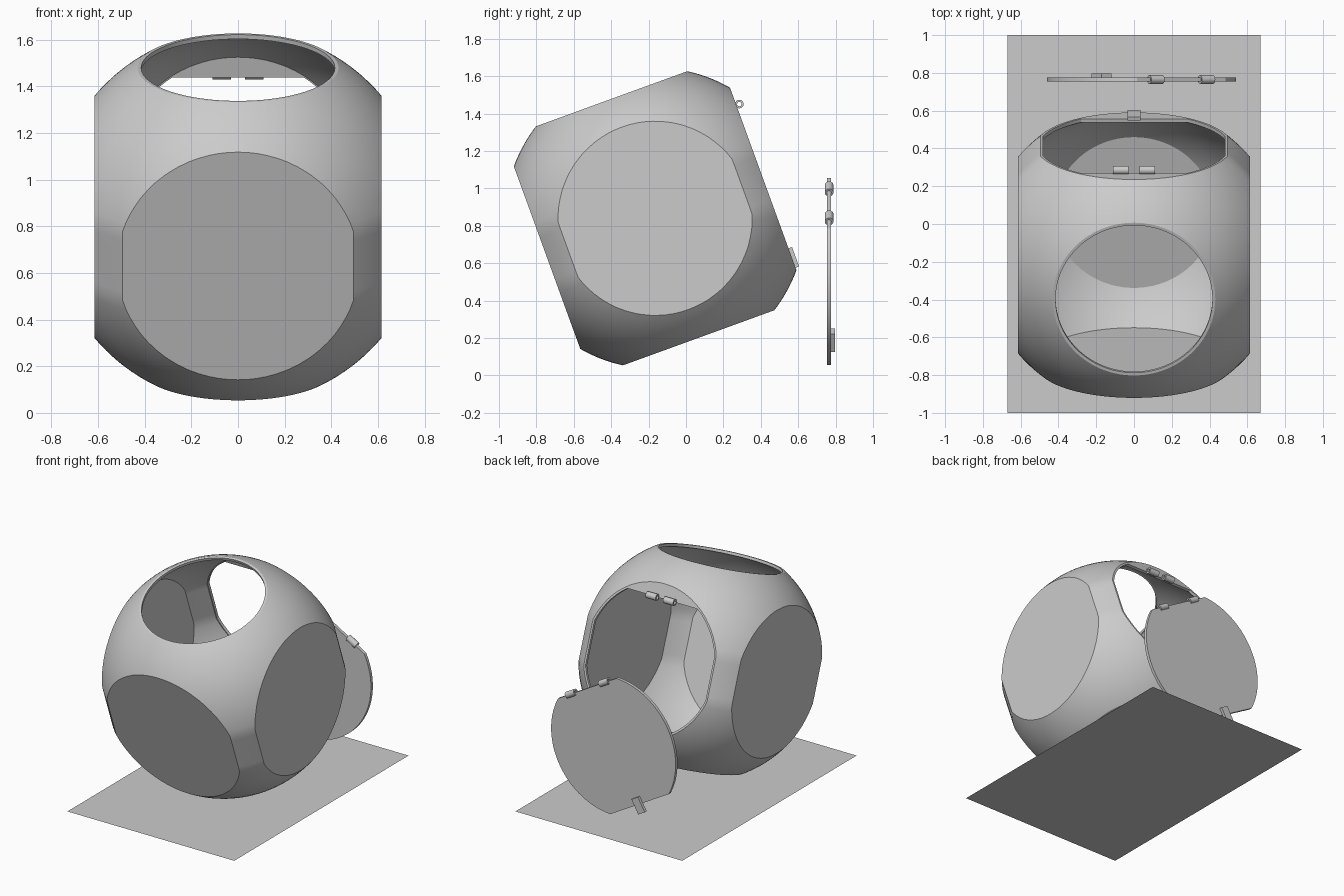
import bpy, bmesh, math
from mathutils import Matrix, Vector

if "Cube" in bpy.data.objects:
    bpy.data.objects.remove(bpy.data.objects["Cube"])

grey = bpy.data.materials.new("plain grey")
grey.use_nodes = True
grey.diffuse_color = (0.6, 0.6, 0.6, 1)
grey.node_tree.nodes["Principled BSDF"].inputs["Base Color"].default_value = (0.6, 0.6, 0.6, 1)

# Frames: the tilted shell, and the hatch standing loose behind it
BODY = Matrix.Translation((0, -0.165, 0.84)) @ Matrix.Rotation(math.radians(20), 4, "X")
HATCH = Matrix.Translation((0.04, 0.765, 0.556)) @ Matrix.Rotation(math.radians(30), 4, "Y")
ALONG_X = Matrix.Rotation(math.pi / 2, 4, "Y")
ALONG_Y = Matrix.Rotation(math.pi / 2, 4, "X")


def finish(bm, name, frame):
    bmesh.ops.recalc_face_normals(bm, faces=bm.faces)
    mesh = bpy.data.meshes.new(name)
    bm.to_mesh(mesh)
    bm.free()
    mesh.materials.append(grey)
    obj = bpy.data.objects.new(name, mesh)
    obj.matrix_world = frame
    bpy.context.collection.objects.link(obj)
    return obj


def activate(obj):
    bpy.ops.object.select_all(action="DESELECT")
    obj.select_set(True)
    bpy.context.view_layer.objects.active = obj


def smooth(obj):
    activate(obj)
    bpy.ops.object.shade_smooth_by_angle(angle=math.radians(25))


def trim(bm, axis, half):
    """Cut both ends off along an axis and close the cuts."""
    for sign in (-1, 1):
        n = Vector((0, 0, 0))
        n[axis] = sign
        cut = bmesh.ops.bisect_plane(bm, geom=bm.verts[:] + bm.edges[:] + bm.faces[:],
                                     plane_co=n * half, plane_no=n, clear_outer=True)
        edges = [e for e in cut["geom_cut"] if isinstance(e, bmesh.types.BMEdge)]
        bmesh.ops.holes_fill(bm, edges=edges, sides=0)


def flattened_ball(name, inset):
    bm = bmesh.new()
    bmesh.ops.create_uvsphere(bm, u_segments=96, v_segments=64, radius=0.805 - inset)
    waist = 0.79 - inset
    for v in bm.verts:
        r = v.co.xy.length
        if r > waist:
            v.co.xy *= waist / r
    for axis, half in enumerate((0.615, 0.615, 0.68)):
        trim(bm, axis, half - inset)
    return finish(bm, name, BODY)


def disc(name, radius, depth, turn, centre, frame, trims=()):
    bm = bmesh.new()
    bmesh.ops.create_cone(bm, cap_ends=True, segments=96, radius1=radius, radius2=radius,
                          depth=depth, matrix=turn)
    for axis, half in trims:
        trim(bm, axis, half)
    bmesh.ops.translate(bm, verts=bm.verts, vec=centre)
    return finish(bm, name, frame)


def box(name, size, centre, frame):
    bm = bmesh.new()
    bmesh.ops.create_cube(bm, size=1, matrix=Matrix.Translation(centre) @ Matrix.Diagonal((*size, 1)))
    return finish(bm, name, frame)


def knuckle(name, centre, frame):
    """Hollow hinge tube lying along x."""
    bm = bmesh.new()
    n = 24
    ring = []
    for x, r in ((-0.04, 0.023), (0.04, 0.023), (0.04, 0.012), (-0.04, 0.012)):
        ring.append([bm.verts.new((x, r * math.cos(a), r * math.sin(a)))
                     for a in (math.tau * i / n for i in range(n))])
    for k in range(4):
        a, b = ring[k], ring[(k + 1) % 4]
        for i in range(n):
            j = (i + 1) % n
            bm.faces.new((a[i], a[j], b[j], b[i]))
    bmesh.ops.translate(bm, verts=bm.verts, vec=centre)
    smooth(finish(bm, name, frame))


# Hollow shell with a round top opening and a flat-ended back opening
shell = flattened_ball("shell", 0)
cutters = [
    flattened_ball("inside_cutter", 0.02),
    disc("top_cutter", 0.415, 0.3, Matrix(), (0, 0, 0.7), BODY),
    disc("back_cutter", 0.505, 0.2, ALONG_Y, (0, 0.615, 0), BODY, ((0, 0.482), (2, 0.42))),
]
activate(shell)
for cutter in cutters:
    mod = shell.modifiers.new("cut", "BOOLEAN")
    mod.operation, mod.solver, mod.object = "DIFFERENCE", "EXACT", cutter
    bpy.ops.object.modifier_apply(modifier=mod.name)
    bpy.data.objects.remove(cutter)
smooth(shell)

# Hatch with flat top and bottom
smooth(disc("hatch", 0.5, 0.022, ALONG_Y, (0, 0, 0), HATCH, ((2, 0.42),)))

# Hinge tubes: inner pair on the shell, outer pair on the hatch
for side, sign in (("right", -1), ("left", 1)):
    knuckle("shell_hinge_" + side, (sign * 0.07, 0.632, 0.42), BODY)
    knuckle("hatch_hinge_" + side, (sign * 0.155, 0, 0.42), HATCH)

# Latch and its catch
box("hatch_latch", (0.06, 0.022, 0.11), (0, 0.02, -0.425), HATCH)
box("shell_catch", (0.07, 0.02, 0.11), (0, 0.625, -0.45), BODY)

# Ground sheet
bm = bmesh.new()
bmesh.ops.create_grid(bm, x_segments=1, y_segments=1, size=1, matrix=Matrix.Diagonal((0.67, 1, 1, 1)))
finish(bm, "base_sheet", Matrix())
